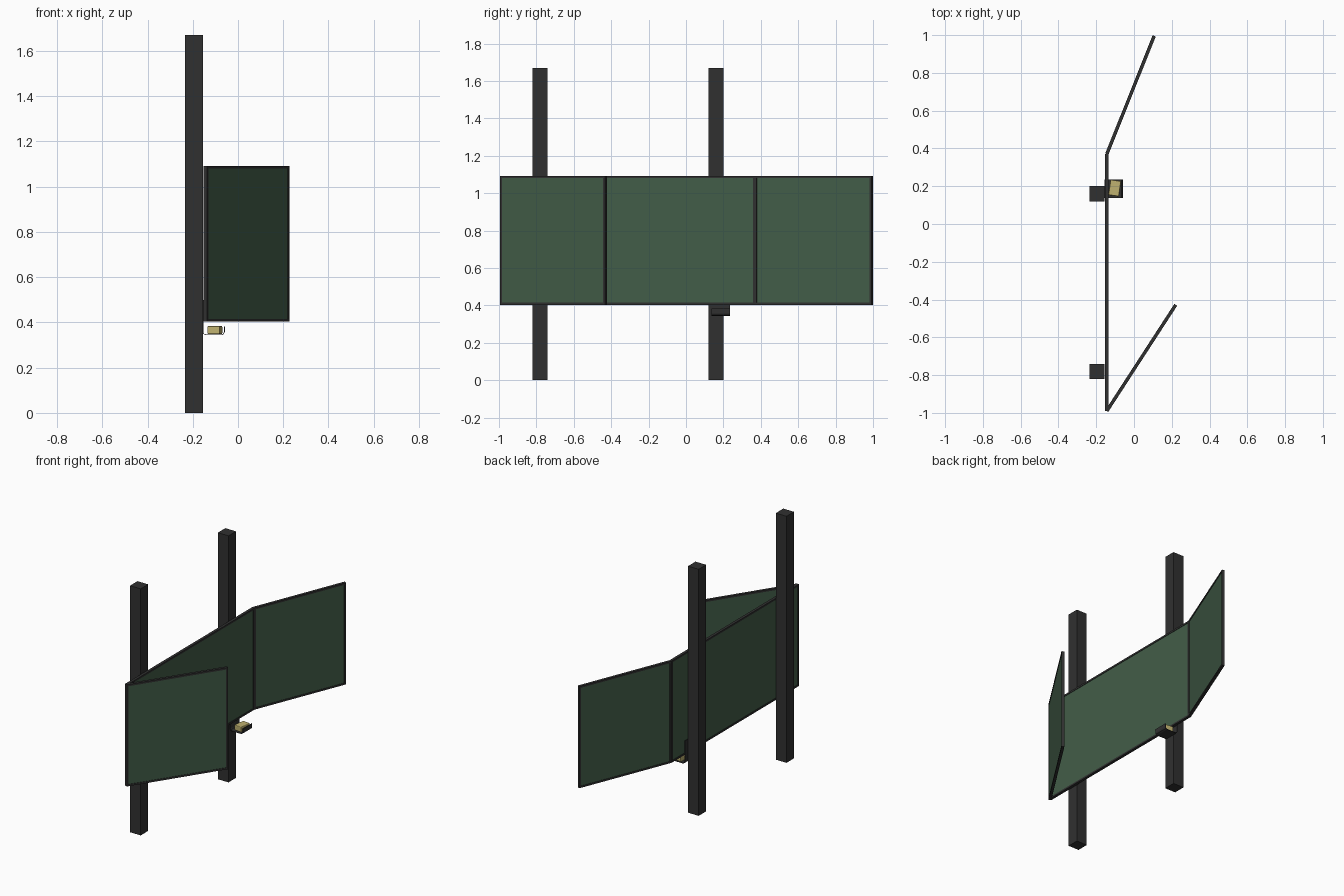
import bpy, bmesh, math
from mathutils import Matrix, Vector

if "Cube" in bpy.data.objects:
    bpy.data.objects.remove(bpy.data.objects["Cube"])


def material(name, rgb):
    m = bpy.data.materials.new(name)
    m.diffuse_color = (*rgb, 1)
    m.use_nodes = True
    m.node_tree.nodes["Principled BSDF"].inputs["Base Color"].default_value = m.diffuse_color
    return m


DARK = material("dark_metal", (0.03, 0.03, 0.03))
GREEN = material("board_green", (0.055, 0.11, 0.065))
YELLOW = material("sponge_yellow", (0.52, 0.44, 0.16))


def finish(name, bm, mat, matrix=Matrix()):
    bmesh.ops.recalc_face_normals(bm, faces=bm.faces)
    me = bpy.data.meshes.new(name)
    bm.to_mesh(me)
    bm.free()
    me.materials.append(mat)
    ob = bpy.data.objects.new(name, me)
    ob.matrix_world = matrix
    bpy.context.collection.objects.link(ob)
    return ob


def add_box(bm, lo, hi):
    lo, hi = Vector(lo), Vector(hi)
    s = hi - lo
    bmesh.ops.create_cube(bm, size=1, matrix=Matrix.Translation((lo + hi) / 2)
                          @ Matrix.Diagonal((s.x, s.y, s.z, 1)))


def box(name, lo, hi, mat, matrix=Matrix()):
    bm = bmesh.new()
    add_box(bm, lo, hi)
    return finish(name, bm, mat, matrix)


# Board leaf: green panel inside a slightly thicker dark frame, running from a to b
Z0, Z1 = 0.403, 1.092


def board(name, a, b):
    d = Vector((b[0] - a[0], b[1] - a[1]))
    n, t, w = d.length, 0.009, 0.012
    mx = Matrix.Translation((*a, 0)) @ Matrix.Rotation(math.atan2(d.y, d.x), 4, 'Z')
    box(name + "_panel", (w / 2, -0.006, Z0 + w / 2), (n - w / 2, 0.006, Z1 - w / 2), GREEN, mx)
    bm = bmesh.new()
    add_box(bm, (0, -t, Z0), (n, t, Z0 + w))
    add_box(bm, (0, -t, Z1 - w), (n, t, Z1))
    add_box(bm, (0, -t, Z0 + w), (w, t, Z1 - w))
    add_box(bm, (n - w, -t, Z0 + w), (n, t, Z1 - w))
    finish(name + "_frame", bm, DARK, mx)


board("main_board", (-0.144, -0.99), (-0.144, 0.37))
board("left_wing", (-0.144, -0.99), (0.221, -0.428))
board("right_wing", (-0.144, 0.37), (0.107, 0.996))

# Support posts
for name, y in (("left_post", -0.78), ("right_post", 0.16)):
    box(name, (-0.235, y - 0.04, 0), (-0.155, y + 0.04, 1.67), DARK)

# Sponge tray: thin folded sheet with a clip going up behind the board
path = [(-0.155, 0.50), (-0.155, 0.358), (-0.151, 0.349), (-0.142, 0.345),
        (-0.073, 0.345), (-0.064, 0.349), (-0.060, 0.358), (-0.060, 0.382)]
bm = bmesh.new()
rows = [[bm.verts.new((x, y, z)) for x, z in path] for y in (0.137, 0.236)]
for i in range(len(path) - 1):
    bm.faces.new((rows[0][i], rows[0][i + 1], rows[1][i + 1], rows[1][i]))
tray = finish("sponge_tray", bm, DARK)
sol = tray.modifiers.new("thickness", 'SOLIDIFY')
sol.thickness = 0.003
sol.offset = 0

# Sponge resting slightly askew in the tray
sponge = box("sponge", (-0.028, -0.041, 0), (0.028, 0.041, 0.036), YELLOW,
             Matrix.Translation((-0.102, 0.19, 0.348)) @ Matrix.Rotation(math.radians(-8), 4, 'Z'))
bev = sponge.modifiers.new("soft_edges", 'BEVEL')
bev.width = 0.005
bev.segments = 2
